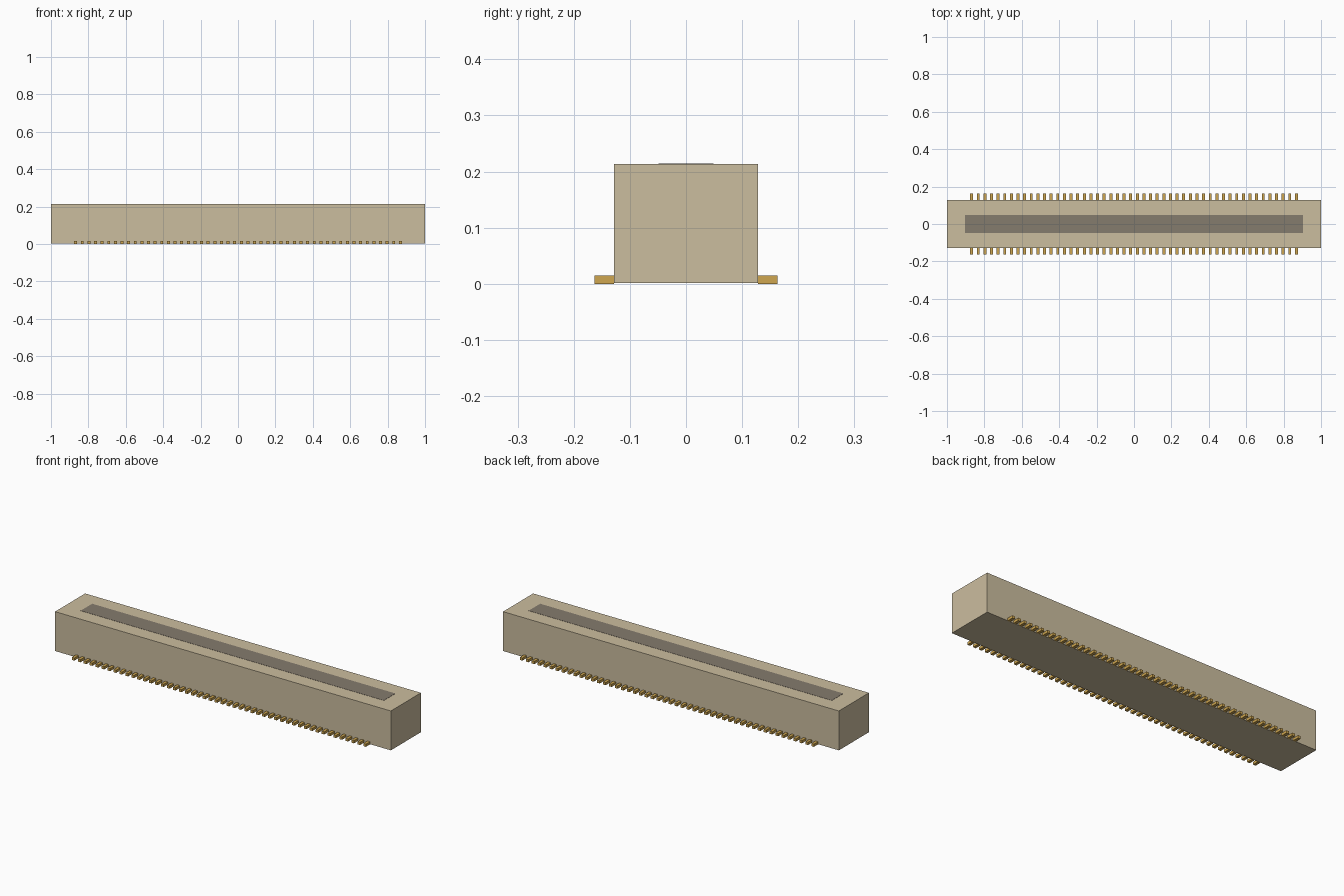
import bpy
import bmesh
from mathutils import Matrix, Vector

cube = bpy.data.objects.get("Cube")
if cube:
    bpy.data.objects.remove(cube, do_unlink=True)

# Overall dimensions
BODY_HALF_Y = 0.128
BODY_TOP = 0.213
PIN_COUNT = 50
PIN_SPAN = 1.736
PIN_WIDTH = 0.0155
PIN_HEIGHT = 0.0143
PIN_REACH = 0.163


def make_material(name, color):
    mat = bpy.data.materials.new(name)
    mat.use_nodes = True
    mat.diffuse_color = color
    mat.node_tree.nodes["Principled BSDF"].inputs["Base Color"].default_value = color
    return mat


def make_box(name, low, high, mat):
    low, high = Vector(low), Vector(high)
    bm = bmesh.new()
    placement = Matrix.Translation((low + high) / 2) @ Matrix.Diagonal((*(high - low), 1))
    bmesh.ops.create_cube(bm, size=1, matrix=placement)
    mesh = bpy.data.meshes.new(name)
    bm.to_mesh(mesh)
    bm.free()
    mesh.materials.append(mat)
    obj = bpy.data.objects.new(name, mesh)
    bpy.context.collection.objects.link(obj)
    return obj


beige = make_material("beige plastic", (0.60, 0.51, 0.345, 1))
taupe = make_material("dark taupe slot", (0.235, 0.20, 0.155, 1))
gold = make_material("gold contact", (0.62, 0.38, 0.08, 1))

# Housing block and the thin slot plate on its top
make_box("housing", (-1, -BODY_HALF_Y, 0.001), (1, BODY_HALF_Y, BODY_TOP), beige)
make_box("slot_plate", (-0.903, -0.049, BODY_TOP - 0.002),
         (0.903, 0.049, BODY_TOP + 0.001), taupe)

# Rows of contact pins along the front and back
for name, y0, y1 in (("front_pins", -PIN_REACH, -BODY_HALF_Y + 0.004),
                     ("back_pins", BODY_HALF_Y - 0.004, PIN_REACH)):
    x = -PIN_SPAN / 2
    # the buried end sits above the housing underside
    row = make_box(name, (x - PIN_WIDTH / 2, y0, 0),
                   (x + PIN_WIDTH / 2, y1, PIN_HEIGHT), gold)
    for v in row.data.vertices:
        if abs(v.co.y) < BODY_HALF_Y:
            v.co.y = BODY_HALF_Y if v.co.y > 0 else -BODY_HALF_Y
    array = row.modifiers.new("pin_row", "ARRAY")
    array.use_relative_offset = False
    array.use_constant_offset = True
    array.constant_offset_displace = (PIN_SPAN / (PIN_COUNT - 1), 0, 0)
    array.count = PIN_COUNT
